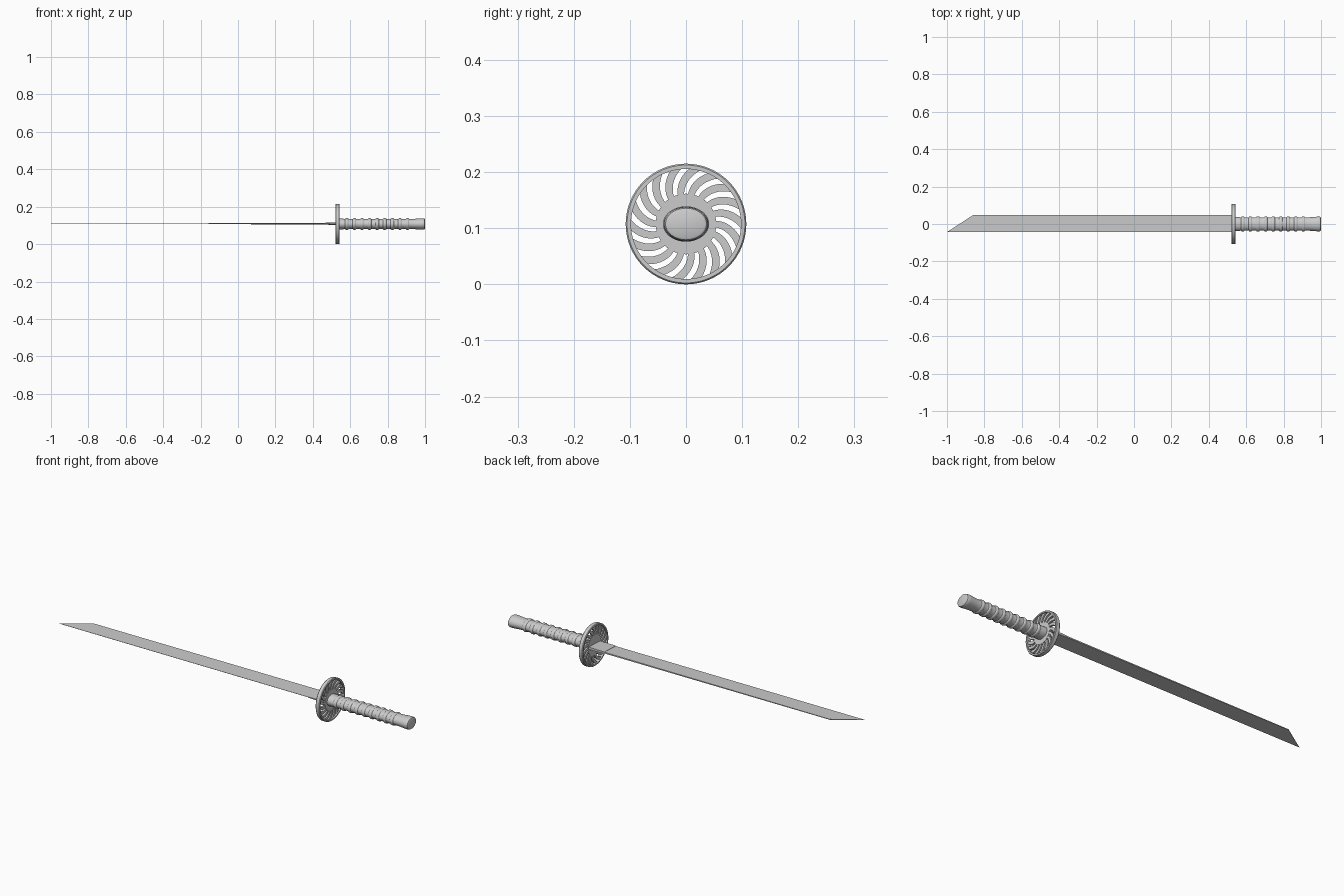
import bpy, bmesh, math

if "Cube" in bpy.data.objects:
    bpy.data.objects.remove(bpy.data.objects["Cube"])

CZ = 0.1075  # height of the sword's long axis


def finish(name, bm, smooth=True):
    bmesh.ops.recalc_face_normals(bm, faces=bm.faces[:])
    me = bpy.data.meshes.new(name)
    bm.to_mesh(me)
    bm.free()
    ob = bpy.data.objects.new(name, me)
    bpy.context.collection.objects.link(ob)
    if smooth:
        bpy.ops.object.select_all(action='DESELECT')
        ob.select_set(True)
        bpy.context.view_layer.objects.active = ob
        bpy.ops.object.shade_smooth_by_angle(angle=math.radians(35))
    return ob


def lathe(name, profile, ratio=1.0, segs=64, closed=False):
    """Spin (x, r) points around the long axis; ratio flattens the section in z."""
    bm = bmesh.new()
    rings = []
    for x, r in profile:
        rings.append([bm.verts.new((x, r * math.cos(2 * math.pi * i / segs),
                                    CZ + ratio * r * math.sin(2 * math.pi * i / segs)))
                      for i in range(segs)])
    pairs = list(zip(rings, rings[1:]))
    if closed:
        pairs.append((rings[-1], rings[0]))
    else:
        bm.faces.new(rings[0])
        bm.faces.new(rings[-1])
    for a, b in pairs:
        for i in range(segs):
            j = (i + 1) % segs
            bm.faces.new((a[i], a[j], b[j], b[i]))
    return finish(name, bm)


def loft(name, sections):
    """Skin a list of equal-length point loops, flat shaded."""
    bm = bmesh.new()
    loops = [[bm.verts.new(p) for p in s] for s in sections]
    n = len(loops[0])
    for a, b in zip(loops, loops[1:]):
        for i in range(n):
            j = (i + 1) % n
            bm.faces.new((a[i], a[j], b[j], b[i]))
    bm.faces.new(loops[0])
    bm.faces.new(loops[-1])
    return finish(name, bm, smooth=False)


# Blade: thin wedge with a slanted tip, sharp edge on the -y side
def blade_section(x_edge, x_spine, h):
    zc = 0.109
    return [(x_edge, -0.043, zc - 0.0006), (x_spine, 0.048, zc - h),
            (x_spine, 0.048, zc + h), (x_edge, -0.043, zc + 0.0006)]


loft("blade", [blade_section(-1.0, -0.86, 0.0015),
               blade_section(0.53, 0.53, 0.0035)])

# Blade collar next to the guard
loft("blade_collar", [[(x, -0.044, 0.109 - t * 0.5), (x, 0.049, 0.109 - t),
                       (x, 0.049, 0.109 + t), (x, -0.044, 0.109 + t * 0.5)]
                      for x, t in ((0.435, 0.0045), (0.53, 0.0065))])

# Guard rim and hub
lathe("guard_rim", [(0.520, 0.098), (0.520, 0.105), (0.523, 0.1075),
                    (0.540, 0.1075), (0.543, 0.105), (0.543, 0.098)],
      segs=96, closed=True)
lathe("guard_hub", [(0.525, 0.054), (0.538, 0.054)])

# Swirling guard spokes
SPOKES, STEPS = 18, 8
bm = bmesh.new()
for k in range(SPOKES):
    base = 2 * math.pi * k / SPOKES
    loops = []
    for s in range(STEPS + 1):
        t = s / STEPS
        r = 0.051 + 0.049 * t
        mid = base - math.radians(20) * t ** 1.6
        half = (0.0055 + 0.0045 * t) / r
        loops.append([bm.verts.new((x, r * math.cos(mid + d), CZ + r * math.sin(mid + d)))
                      for x, d in ((0.526, -half), (0.526, half),
                                   (0.537, half), (0.537, -half))])
    for a, b in zip(loops, loops[1:]):
        for i in range(4):
            j = (i + 1) % 4
            bm.faces.new((a[i], a[j], b[j], b[i]))
    bm.faces.new(loops[0])
    bm.faces.new(loops[-1])
finish("guard_spokes", bm)

# Oval grip with rounded raised bands and a flared, rounded end
profile = [(0.535, 0.037), (0.562, 0.037)]
for k in range(9):
    c = 0.582 + 0.0405 * k
    profile.append((c - 0.012, 0.0355))
    for s in range(7):
        u = -1 + s / 3
        profile.append((c + 0.009 * u, 0.0360 + 0.0050 * math.sqrt(max(0, 1 - u * u))))
    profile.append((c + 0.012, 0.0355))
profile += [(0.935, 0.0358), (0.955, 0.0368), (0.972, 0.0385), (0.985, 0.0395),
            (0.993, 0.0390), (0.998, 0.0365), (1.0, 0.0320)]
lathe("grip", profile, ratio=0.77)
